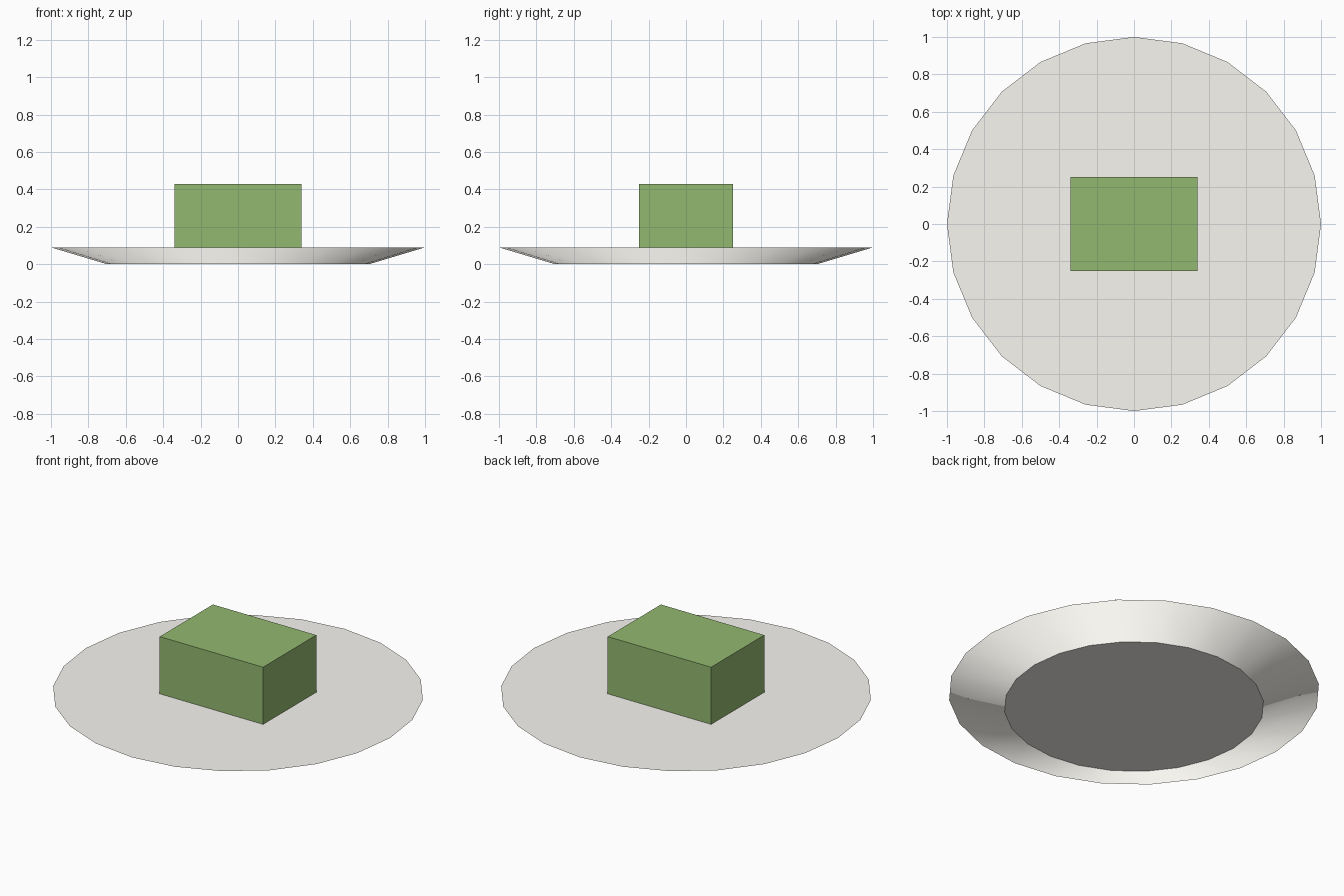
import bpy
from mathutils import Vector

if "Cube" in bpy.data.objects:
    bpy.data.objects.remove(bpy.data.objects["Cube"])

PLATE_H = 0.09
BOX = (0.68, 0.50, 0.34)


def paint(obj, name, rgb):
    mat = bpy.data.materials.new(name)
    mat.diffuse_color = (*rgb, 1)
    mat.use_nodes = True
    mat.node_tree.nodes["Principled BSDF"].inputs["Base Color"].default_value = mat.diffuse_color
    obj.data.materials.append(mat)


# Plate: shallow 24-sided flared disc
bpy.ops.mesh.primitive_cone_add(vertices=24, radius1=0.70, radius2=1.0,
                                depth=PLATE_H, location=(0, 0, PLATE_H / 2))
plate = bpy.context.object
plate.name = "plate"
paint(plate, "off_white", (0.95, 0.93, 0.88))

# Rim shaded smooth like an upright cylinder, flat caps kept crisp
mesh = plate.data
bpy.ops.object.shade_smooth()
normals = [None] * len(mesh.loops)
for face in mesh.polygons:
    is_cap = len(face.vertices) > 4
    for li in face.loop_indices:
        co = mesh.vertices[mesh.loops[li].vertex_index].co
        normals[li] = face.normal.copy() if is_cap else Vector((co.x, co.y, 0)).normalized()
mesh.normals_split_custom_set(normals)

# Food block: plain box resting on the plate
bpy.ops.mesh.primitive_cube_add(size=1, location=(0, 0, PLATE_H + BOX[2] / 2))
block = bpy.context.object
block.name = "food_block"
block.scale = BOX
bpy.ops.object.transform_apply(location=False, rotation=False, scale=True)
paint(block, "green", (0.29, 0.48, 0.16))
